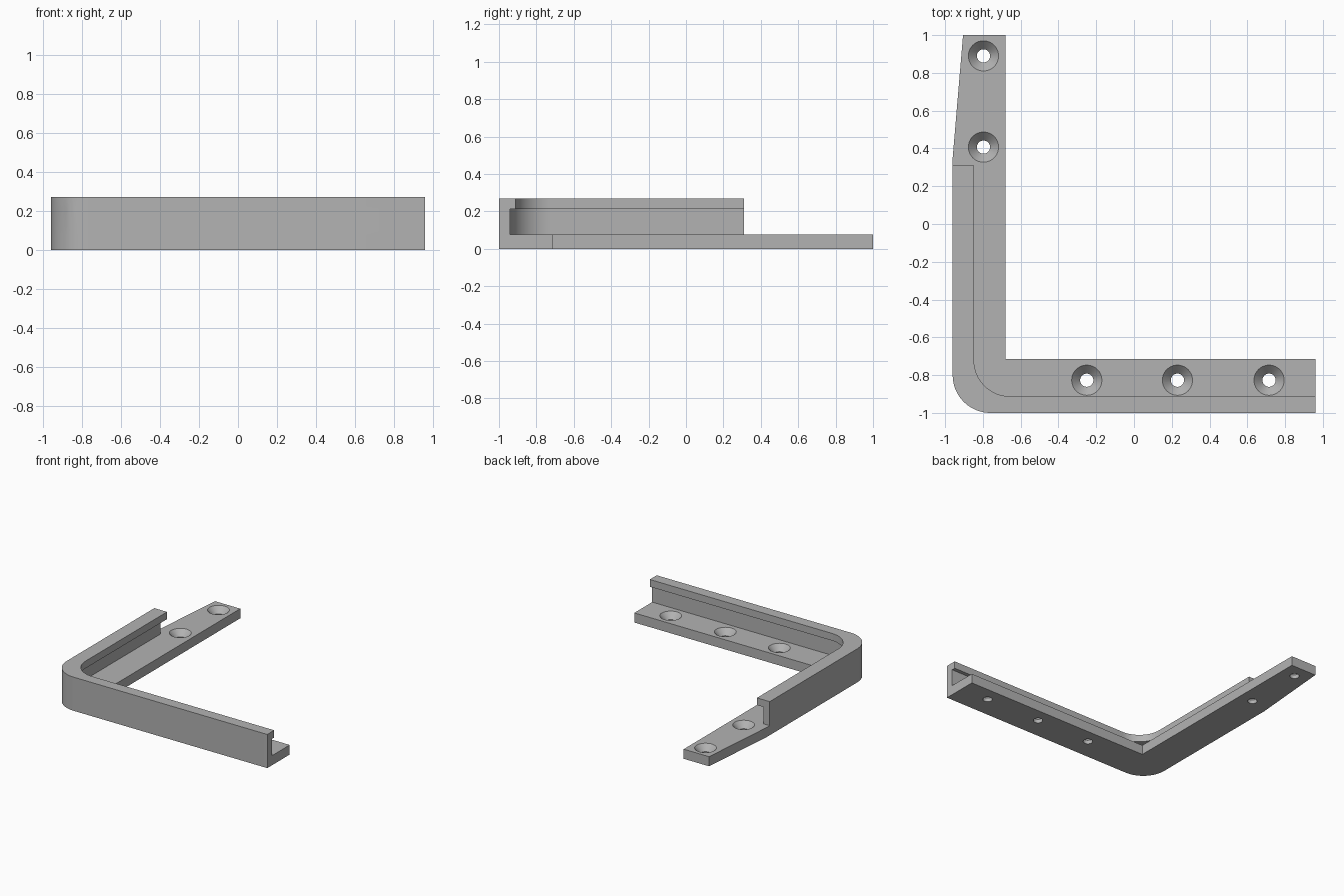
import bpy, bmesh, math

cube = bpy.data.objects.get("Cube")
if cube:
    bpy.data.objects.remove(cube, do_unlink=True)

grey = bpy.data.materials.new("mid_grey")
grey.use_nodes = True
grey.diffuse_color = (0.45, 0.45, 0.45, 1)
grey.node_tree.nodes["Principled BSDF"].inputs["Base Color"].default_value = (0.45, 0.45, 0.45, 1)

LEFT, RIGHT, FRONT, BACK = -0.96, 0.96, -1.0, 1.0
WALL_END = 0.31
BASE_TOP, LIP_BOTTOM, TOP = 0.077, 0.212, 0.27


def corner(x, y, r, steps=20):
    """Quarter arc from the side edge at x round to the front edge at y."""
    return [(x + r - r * math.cos(a), y + r - r * math.sin(a))
            for a in (math.pi / 2 * i / steps for i in range(steps + 1))]


def finish(name, bm):
    bmesh.ops.recalc_face_normals(bm, faces=bm.faces)
    mesh = bpy.data.meshes.new(name)
    bm.to_mesh(mesh)
    bm.free()
    obj = bpy.data.objects.new(name, mesh)
    bpy.context.collection.objects.link(obj)
    mesh.materials.append(grey)
    return obj


def extrude_outline(name, outline, z0, z1):
    bm = bmesh.new()
    face = bm.faces.new([bm.verts.new((x, y, z0)) for x, y in outline])
    new = bmesh.ops.extrude_face_region(bm, geom=[face])["geom"]
    bmesh.ops.translate(bm, vec=(0, 0, z1 - z0),
                        verts=[v for v in new if isinstance(v, bmesh.types.BMVert)])
    return finish(name, bm)


def boolean(obj, other, operation):
    mod = obj.modifiers.new(operation.lower(), "BOOLEAN")
    mod.operation, mod.solver, mod.object = operation, "EXACT", other
    bpy.context.view_layer.objects.active = obj
    bpy.ops.object.modifier_apply(modifier=mod.name)
    bpy.data.objects.remove(other, do_unlink=True)


def block_outline(end, r):
    """Outer L edge with rounded corner, closed along the inner sharp edge."""
    return ([(LEFT, end)] + corner(LEFT, FRONT, r) + [(RIGHT, FRONT)])


def channel(inner_x, inner_y, r):
    """L strip between the outer edge and an inner rounded edge."""
    inner = [(inner_x, WALL_END)] + corner(inner_x, inner_y, r) + [(RIGHT, inner_y)]
    return block_outline(WALL_END, 0.2) + inner[::-1]


# Base flange with tapered back end
base_edge = block_outline(WALL_END + 0.04, 0.2)
bracket = extrude_outline("corner_bracket", base_edge + [
    (RIGHT, -0.715), (-0.68, -0.715), (-0.68, BACK), (-0.905, BACK)], 0, BASE_TOP)

# Upright wall and overhanging lip
boolean(bracket, extrude_outline("wall", channel(-0.905, -0.942, 0.22), BASE_TOP, LIP_BOTTOM), "UNION")
boolean(bracket, extrude_outline("lip", channel(-0.847, -0.912, 0.19), LIP_BOTTOM, TOP), "UNION")

# Countersunk screw holes, cut by a revolved profile
PROFILE = [(0.035, -0.02), (0.035, 0.03), (0.08, BASE_TOP), (0.08, BASE_TOP + 0.01)]
for x, y in [(-0.797, 0.89), (-0.797, 0.407), (-0.25, -0.827), (0.23, -0.827), (0.715, -0.827)]:
    bm = bmesh.new()
    rings = [[bm.verts.new((x + r * math.cos(a), y + r * math.sin(a), z))
              for a in (math.tau * i / 40 for i in range(40))] for r, z in PROFILE]
    for low, high in zip(rings, rings[1:]):
        for i in range(40):
            j = (i + 1) % 40
            bm.faces.new((low[i], low[j], high[j], high[i]))
    bm.faces.new(rings[0])
    bm.faces.new(rings[-1])
    boolean(bracket, finish("screw_cutter", bm), "DIFFERENCE")

# Smooth curved surfaces, crisp edges
bpy.ops.object.select_all(action="DESELECT")
bracket.select_set(True)
bpy.context.view_layer.objects.active = bracket
bpy.ops.object.shade_smooth_by_angle(angle=math.radians(25))
